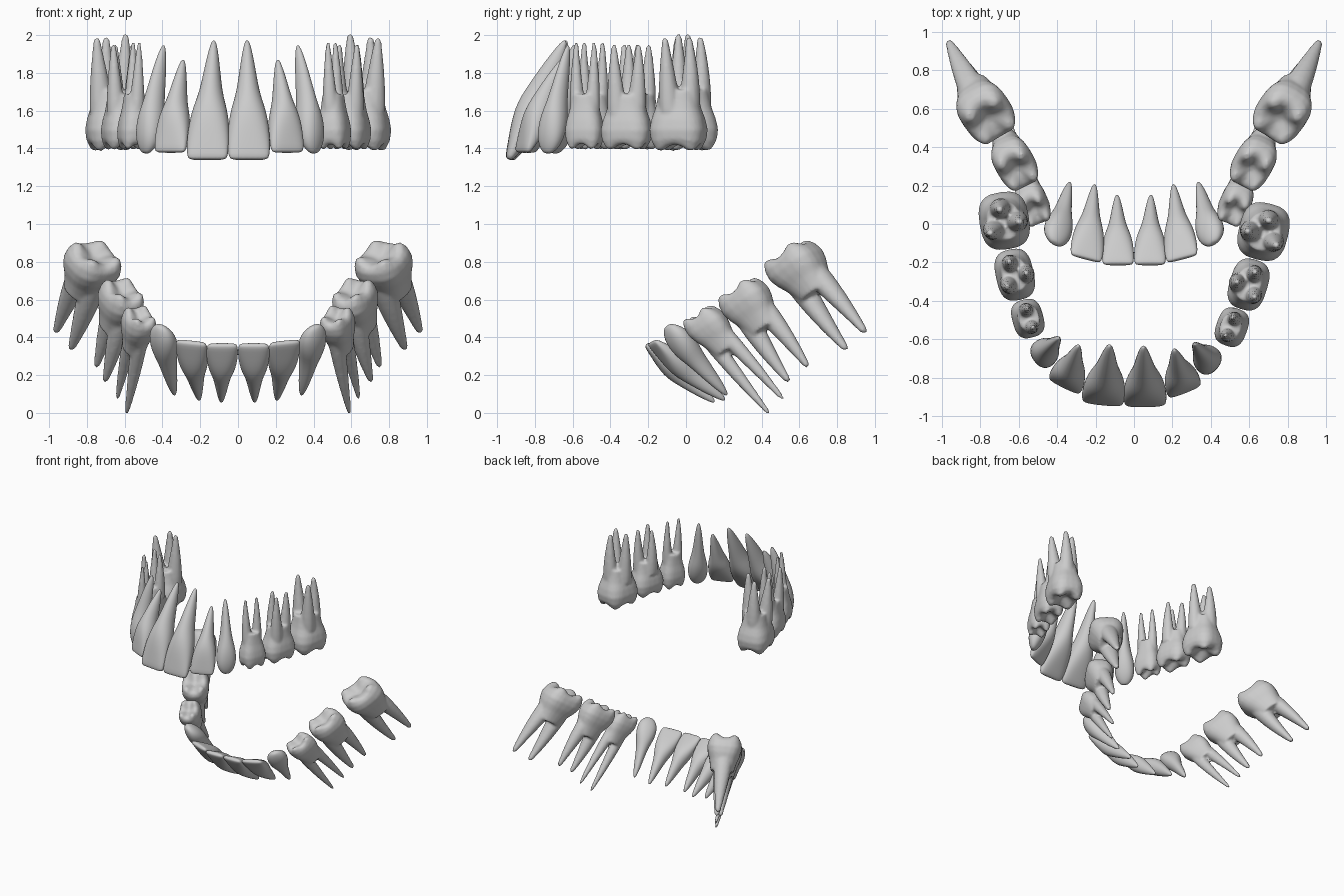
import bpy, bmesh, math
from mathutils import Vector as V, Matrix

if "Cube" in bpy.data.objects:
    bpy.data.objects.remove(bpy.data.objects["Cube"])

UPPER_TURN = Matrix.Rotation(-0.042, 4, 'Z')   # the upper arch sits slightly turned
UPPER_FRONT = Matrix.Translation((-.013, 0, 0)) @ UPPER_TURN


def ring(bm, c, M, D, w, d, power=2.0, n=24, lift=None):
    """Superellipse cross-section of size w x d around c; lift(angle) shifts a vertex."""
    out = []
    for i in range(n):
        a = 2 * math.pi * i / n
        ca, sa = math.cos(a), math.sin(a)
        x = math.copysign(abs(ca) ** (2 / power), ca) * w / 2
        y = math.copysign(abs(sa) ** (2 / power), sa) * d / 2
        p = c + M * x + D * y
        out.append(bm.verts.new(p + lift(a) if lift else p))
    return out


def skin(bm, rings):
    """Bridge consecutive rings and close both ends."""
    n = len(rings[0])
    for a, b in zip(rings, rings[1:]):
        for i in range(n):
            bm.faces.new((a[i], a[(i + 1) % n], b[(i + 1) % n], b[i]))
    for r in (rings[0], rings[-1]):
        mid = bm.verts.new(sum((v.co for v in r), V()) / n)
        for i in range(n):
            bm.faces.new((r[i], r[(i + 1) % n], mid))


def finish(bm, name, matrix):
    bmesh.ops.recalc_face_normals(bm, faces=bm.faces)
    if matrix:
        bm.transform(matrix)
    for f in bm.faces:
        f.smooth = True
    me = bpy.data.meshes.new(name)
    bm.to_mesh(me)
    bm.free()
    ob = bpy.data.objects.new(name, me)
    bpy.context.collection.objects.link(ob)
    return ob


# Single-rooted shapes: (fraction along tooth, width, depth, squareness)
INCISOR = [(0, .86, .16, 3), (.025, .96, .3, 3), (.12, 1.01, .5, 2.8), (.25, .98, .8, 2.4),
           (.37, .88, .98, 2.2), (.47, .72, .98, 2), (.57, .54, .86, 2), (.73, .4, .66, 2),
           (.87, .27, .42, 2), (.97, .15, .22, 2), (1, .06, .08, 2)]
CANINE = [(0, .3, .2, 2), (.03, .6, .42, 2), (.1, .9, .7, 2.2), (.2, 1.02, .92, 2.2),
          (.33, .93, 1, 2.2), (.44, .7, .9, 2), (.58, .52, .76, 2), (.75, .4, .58, 2),
          (.88, .28, .4, 2), (.97, .16, .22, 2), (1, .06, .08, 2)]


def front_tooth(name, shape, top, tip, M, w, d, s, matrix=None):
    flip = V((s, 1, 1))
    top, tip, M = V(top) * flip, V(tip) * flip, (V(M) * flip).normalized()
    D = (tip - top).cross(M).normalized()
    bm = bmesh.new()
    skin(bm, [ring(bm, top.lerp(tip, t), M, D, w * a, d * b, p) for t, a, b, p in shape])
    ob = finish(bm, name, matrix)
    ob.modifiers.new("smooth", 'SUBSURF').levels = 1
    ob.modifiers["smooth"].render_levels = 1


# Molar crown: (depth / crown height, scale, cusp height, squareness)
CROWN = [(.26, .15, 0, 2), (.15, .42, .03, 2.2), (.06, .66, .08, 2.6), (.09, .84, .08, 2.8),
         (.25, .97, .03, 2.9), (.5, 1.02, 0, 2.9), (.75, .95, 0, 2.7), (1, .82, 0, 2.5),
         (1.2, .75, 0, 2.4), (1.45, .68, 0, 2.3)]


def molar(name, top, M, w, d, h, tips, s, matrix=None, thick=.4):
    flip = V((s, 1, 1))
    top, M = V(top) * flip, (V(M) * flip).normalized()
    tips = [V(t) * flip for t in tips]
    A = (sum(tips, V()) / len(tips) - top).normalized()
    D = A.cross(M).normalized()
    bm = bmesh.new()
    # crown with four cusps around a central pit
    skin(bm, [ring(bm, top + A * h * z, M, D, w * k, d * k, p,
                   lift=lambda a, c=c: A * h * c * math.cos(4 * a))
              for z, k, c, p in CROWN])
    # roots curve from the neck out to their tips
    for tip in tips:
        out = tip - top
        out -= A * out.dot(A)
        if out.length > .2 * w:
            out *= .2 * w / out.length
        start = top + A * h * .95 + out
        bend = start + A * (tip - start).length * .5 + out * .35
        rings = []
        for t in (0, .15, .3, .45, .6, .75, .88, .96, 1):
            c = start * (1 - t) ** 2 + bend * 2 * t * (1 - t) + tip * t * t
            k = thick * (1 - .76 * t ** 1.3) * (.6 if t == 1 else 1)
            rings.append(ring(bm, c, M, D, w * k, d * k * 1.25, n=16))
        skin(bm, rings)
    ob = finish(bm, name, matrix)
    rm = ob.modifiers.new("fuse", 'REMESH')
    rm.mode, rm.voxel_size, rm.use_smooth_shade = 'VOXEL', .011, True
    sm = ob.modifiers.new("soften", 'SMOOTH')
    sm.factor, sm.iterations = .5, 2


for side, s in (("left", -1), ("right", 1)):
    U, F = UPPER_TURN, UPPER_FRONT
    # upper arch
    front_tooth(f"upper_central_incisor_{side}", INCISOR, (.111, -.935, 1.342), (.088, -.637, 1.97),
                (1, .06, 0), .226, .175, s, F)
    front_tooth(f"upper_lateral_incisor_{side}", INCISOR, (.312, -.855, 1.38), (.25, -.645, 1.868),
                (.9, .4, 0), .19, .15, s, F)
    front_tooth(f"upper_canine_{side}", CANINE, (.448, -.715, 1.375), (.355, -.61, 1.945),
                (.6, .75, 0), .155, .14, s, F)
    molar(f"upper_premolar_{side}", (.534, -.515, 1.395), (.3, .95, 0), .20, .16, .2,
          [(.50, -.56, 1.965), (.535, -.465, 1.965)], s, U, .43)
    molar(f"upper_first_molar_{side}", (.608, -.29, 1.395), (.25, .97, 0), .265, .195, .2,
          [(.645, -.355, 1.95), (.64, -.225, 1.95), (.55, -.28, 1.95)], s, U, .41)
    molar(f"upper_second_molar_{side}", (.674, -.01, 1.39), (.2, .98, 0), .295, .255, .22,
          [(.745, -.08, 1.985), (.70, .045, 1.99), (.595, -.015, 2.005)], s, U, .41)
    # lower arch, hinged open
    front_tooth(f"lower_central_incisor_{side}", INCISOR, (.083, -.21, .362), (.088, .15, .058),
                (1, 0, 0), .168, .13, s)
    front_tooth(f"lower_lateral_incisor_{side}", INCISOR, (.25, -.18, .375), (.205, .205, .068),
                (.96, .25, .1), .175, .13, s)
    front_tooth(f"lower_canine_{side}", CANINE, (.412, -.10, .46), (.335, .217, .095),
                (.75, .5, .3), .155, .13, s)
    molar(f"lower_premolar_{side}", (.515, .055, .53), (.1, .21, .14), .215, .16, .18,
          [(.59, .44, -.003), (.64, .515, .072)], s, None, .44)
    molar(f"lower_first_molar_{side}", (.602, .265, .665), (.12, .21, .15), .27, .205, .19,
          [(.705, .545, .165), (.75, .645, .243)], s, None, .46)
    molar(f"lower_second_molar_{side}", (.745, .525, .855), (.15, .22, .17), .30, .265, .2,
          [(.885, .85, .335), (.965, .95, .425)], s, None, .45)
